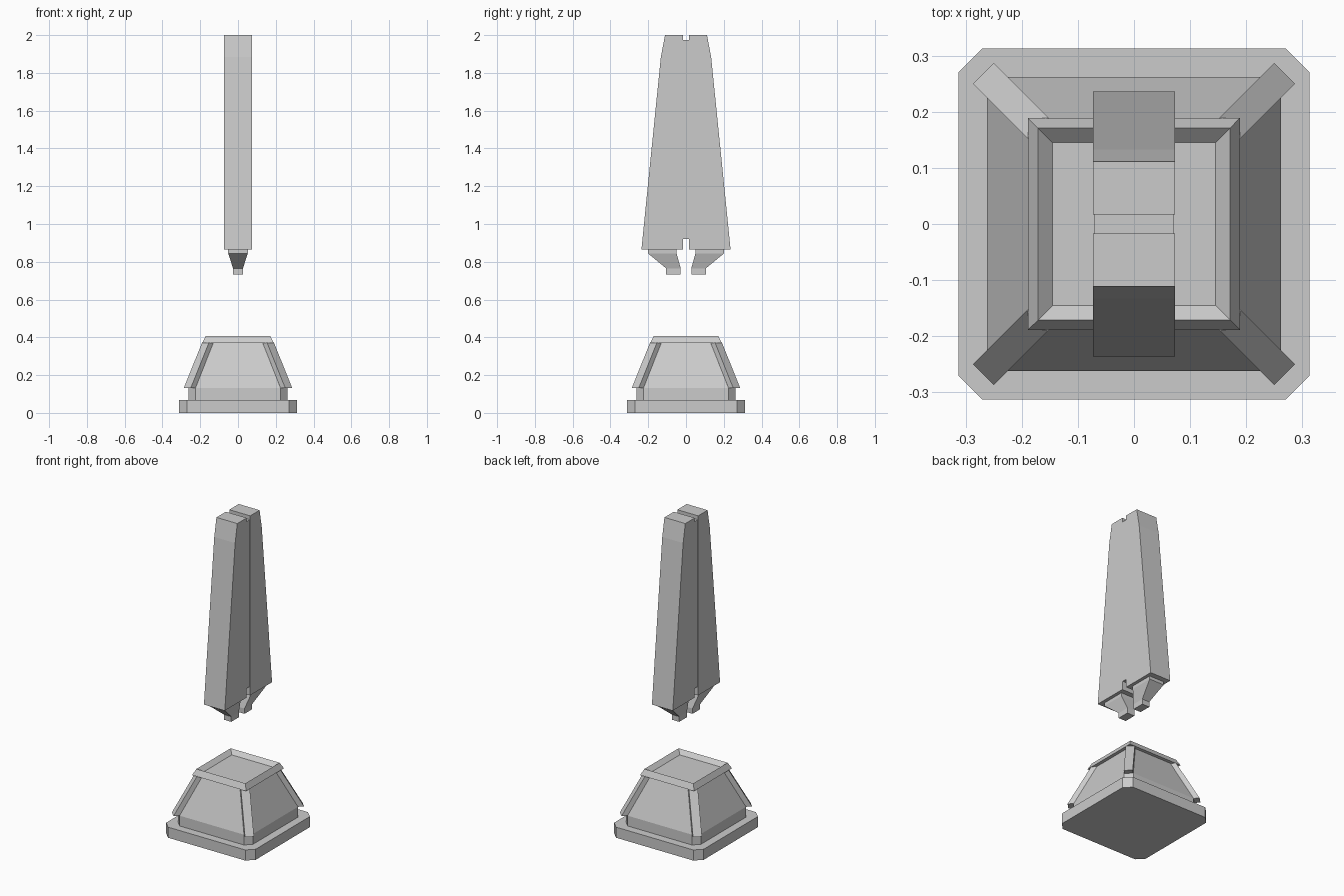
import bpy, bmesh
from math import radians, sqrt
from mathutils import Matrix

if "Cube" in bpy.data.objects:
    bpy.data.objects.remove(bpy.data.objects["Cube"])


def loft(name, rings, rot=0):
    """Closed solid skinned through equal-length rings of 3D points."""
    bm = bmesh.new()
    loops = [[bm.verts.new(p) for p in ring] for ring in rings]
    n = len(loops[0])
    for a, b in zip(loops, loops[1:]):
        for i in range(n):
            j = (i + 1) % n
            bm.faces.new((a[i], a[j], b[j], b[i]))
    bm.faces.new(loops[0][::-1])
    bm.faces.new(loops[-1])
    bmesh.ops.rotate(bm, verts=bm.verts, cent=(0, 0, 0),
                     matrix=Matrix.Rotation(radians(rot), 3, 'Z'))
    bmesh.ops.recalc_face_normals(bm, faces=bm.faces)
    me = bpy.data.meshes.new(name)
    bm.to_mesh(me)
    bm.free()
    ob = bpy.data.objects.new(name, me)
    bpy.context.collection.objects.link(ob)
    return ob


def rect(x0, x1, y0, y1, z):
    return [(x0, y0, z), (x1, y0, z), (x1, y1, z), (x0, y1, z)]


def square(h, z):
    return rect(-h, h, -h, h, z)


def octagon(h, c, z):
    k = h - c
    return [(x, y, z) for x, y in ((k, -h), (h, -k), (h, k), (k, h),
                                   (-k, h), (-h, k), (-h, -k), (-k, -h))]


# Pedestal: chamfered plate and tapered body
loft("base_plate", [octagon(0.313, 0.043, 0), octagon(0.313, 0.043, 0.067)])
loft("pedestal_body", [octagon(0.262, 0.037, 0.06), octagon(0.262, 0.037, 0.132),
                       octagon(0.166, 0.037, 0.375)])

# Cap with a recessed top
loft("pedestal_cap", [square(0.189, 0.37), square(0.171, 0.407), square(0.145, 0.382)])

# Sloping corner ribs
s = sqrt(2)
rib = [(0.23 * s, 0.132), (0.2685 * s, 0.132), (0.172 * s, 0.372), (0.135 * s, 0.372)]
for i in range(4):
    loft("corner_rib", [[(r, w, z) for r, z in rib] for w in (-0.026, 0.026)], 45 + 90 * i)

# Floating upper monument: two mirrored halves, each with a tapered foot
half = [(0.017, 0.865), (0.236, 0.865), (0.133, 1.885), (0.111, 2.0), (0.017, 2.0)]
for side, rot in (("back", 0), ("front", 180)):
    loft(side + "_half", [[(x, y, z) for y, z in half] for x in (-0.073, 0.073)], rot)
    loft(side + "_foot", [rect(-0.052, 0.052, 0.05, 0.202, 0.87),
                          rect(-0.052, 0.052, 0.05, 0.202, 0.845),
                          rect(-0.026, 0.026, 0.028, 0.105, 0.765),
                          rect(-0.026, 0.026, 0.028, 0.105, 0.732)], rot)

# Core joining the halves
loft("core", [rect(-0.07, 0.07, -0.02, 0.02, z) for z in (0.92, 1.975)])
